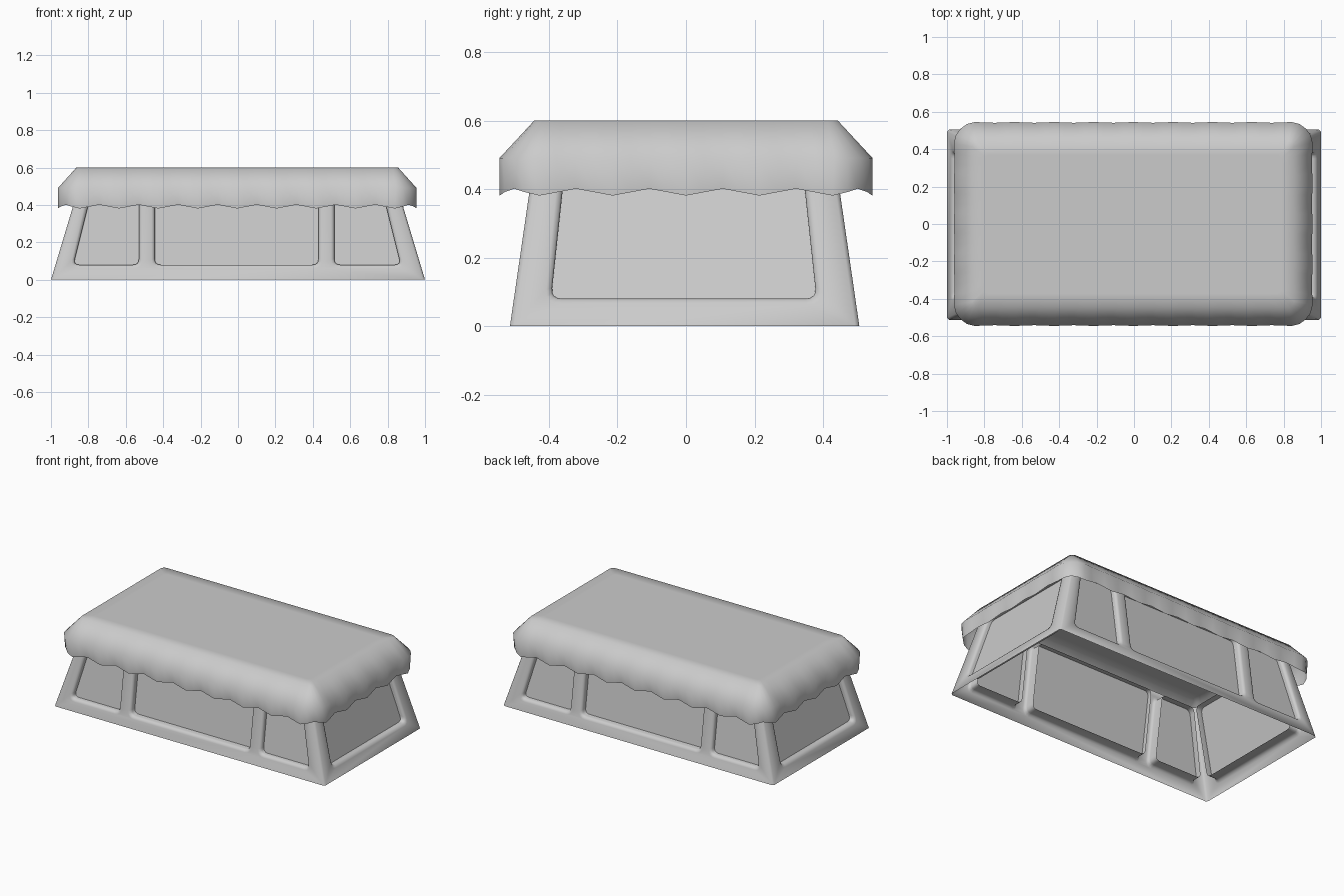
import bpy, bmesh, math
from mathutils import Vector

if "Cube" in bpy.data.objects:
    bpy.data.objects.remove(bpy.data.objects["Cube"])

TOP = 0.55                      # cabin shell height
CUT = 0.012                     # chamfer on the cabin corners
TUBE = 0.075                    # how far the window surrounds reach inwards


def finish(name, bm, angle=55):
    bmesh.ops.remove_doubles(bm, verts=bm.verts, dist=1e-4)
    bmesh.ops.recalc_face_normals(bm, faces=bm.faces)
    me = bpy.data.meshes.new(name)
    bm.to_mesh(me)
    bm.free()
    ob = bpy.data.objects.new(name, me)
    bpy.context.collection.objects.link(ob)
    bpy.ops.object.select_all(action='DESELECT')
    ob.select_set(True)
    bpy.context.view_layer.objects.active = ob
    bpy.ops.object.shade_smooth_by_angle(angle=math.radians(angle))
    return ob


def half(axis, z):              # half size of the tapering cabin at height z
    return 1.0 - 0.30 * z if axis == 'x' else 0.51 - 0.145 * z


def long_wall(side):
    return lambda u, z, d: Vector((u, side * (half('y', z) - d), z))


def end_wall(side):
    return lambda u, z, d: Vector((side * (half('x', z) - d), u, z))


def rounded(quad, r, grow):     # grown four-sided outline with rounded corners
    signs = ((-1, -1), (1, -1), (1, 1), (-1, 1))
    q = [Vector((p[0] + s[0] * grow, p[1] + s[1] * grow)) for p, s in zip(quad, signs)]
    out = []
    for i, c in enumerate(q):
        a = c + (q[i - 1] - c).normalized() * r
        b = c + (q[(i + 1) % 4] - c).normalized() * r
        for k in range(5):
            t = k / 4
            out.append(a * (1 - t) ** 2 + c * 2 * t * (1 - t) + b * t * t)
    return out


def ring(bm, pts):
    return [bm.verts.new(p) for p in pts]


def bridge(bm, a, b):
    n = len(a)
    for i in range(n):
        bm.faces.new((a[i], a[(i + 1) % n], b[(i + 1) % n], b[i]))


def loop_edges(bm, vs):
    return [bm.edges.new((vs[i], vs[(i + 1) % len(vs)])) for i in range(len(vs))]


def wall(bm, glass, place, axis, windows):
    b, t = half(axis, 0) - CUT, half(axis, TOP) - CUT
    edges = loop_edges(bm, ring(bm, [place(u, z, 0) for u, z in
                                     ((-b, 0), (b, 0), (t, TOP), (-t, TOP))]))
    for w, depth in windows:
        # rounded lip, then a straight surround with the pane part way in
        loops = [ring(bm, [place(p.x, p.y, d) for p in rounded(w, r, g)])
                 for r, g, d in ((0.045, 0.018, 0), (0.036, 0.005, 0.005),
                                 (0.032, 0, 0.018), (0.032, 0, TUBE))]
        edges += loop_edges(bm, loops[0])
        for l0, l1 in zip(loops, loops[1:]):
            bridge(bm, l0, l1)
        glass.faces.new(ring(glass, [place(p.x, p.y, depth) for p in rounded(w, 0.032, 0)]))
    bmesh.ops.triangle_fill(bm, use_beauty=True, use_dissolve=False, edges=edges)


# cabin frame and window panes
LO, HI = 0.08, 0.50
left = [(-0.88, LO), (-0.53, LO), (-0.53, HI), (-0.775, HI)]
middle = [(-0.445, LO), (0.43, LO), (0.43, HI), (-0.445, HI)]
right = [(0.515, LO), (0.87, LO), (0.765, HI), (0.515, HI)]
end = [(-0.39, LO), (0.385, LO), (0.34, HI), (-0.345, HI)]

frame, glass = bmesh.new(), bmesh.new()
for s in (-1, 1):
    wall(frame, glass, long_wall(s), 'x', ((left, 0.035), (middle, 0.045), (right, 0.035)))
    wall(frame, glass, end_wall(s), 'y', ((end, 0.035),))
    for e in (-1, 1):           # chamfered corner posts
        pts = []
        for z in (0, TOP):
            pair = [long_wall(s)(e * (half('x', z) - CUT), z, 0),
                    end_wall(e)(s * (half('y', z) - CUT), z, 0)]
            pts += pair if z == 0 else pair[::-1]
        frame.faces.new(ring(frame, pts))
for ob in (finish("cabin_frame", frame), finish("window_panes", glass)):
    ob.location.y = -0.004


# draped roof cover with scalloped hem
def plan(hx, hy, r):
    """Outline as (point, outward direction, wave phase), same count for any size."""
    out = []
    sides = ((hx, hy, 32, 0), (hy, hx, 16, 1), (hx, hy, 32, 2), (hy, hx, 16, 3))
    for la, lb, n, k in sides:
        turn = k * math.pi / 2
        c, s = math.cos(turn), math.sin(turn)
        pts = []
        for i in range(n + 1):                       # straight run
            u = -(la - r) + 2 * (la - r) * i / n
            pts.append((u, -lb, 0, -1, i / 4))
        for j in (1, 2, 3):                          # rounded corner
            a = -math.pi / 2 + j * math.pi / 8
            pts.append((la - r + r * math.cos(a), -lb + r + r * math.sin(a),
                        math.cos(a), math.sin(a), j / 4))
        for x, y, nx, ny, ph in pts:
            out.append((Vector((x * c - y * s, x * s + y * c, 0)),
                        Vector((nx * c - ny * s, nx * s + ny * c, 0)), ph))
    return out


# rows: half x, half y, corner radius, height, sideways wave, hem wave
roof = bmesh.new()
rings = []
for hx, hy, r, z, side, hem in ((0.79, 0.37, 0.02, 0.60, 0, 0),
                                (0.86, 0.443, 0.03, 0.60, 0, 0),
                                (0.957, 0.543, 0.11, 0.49, 0.002, 0),
                                (0.953, 0.538, 0.11, 0.391, 0.006, 0.01)):
    pts = []
    for p, n, ph in plan(hx, hy, r):
        w = math.cos(2 * math.pi * ph)
        pts.append(p + n * side * w + Vector((-0.004, 0, z - hem * w)))
    rings.append(ring(roof, pts))
for a, b in zip(rings, rings[1:]):
    bridge(roof, a, b)
roof.faces.new(rings[0])
finish("roof_cover", roof, 70)
